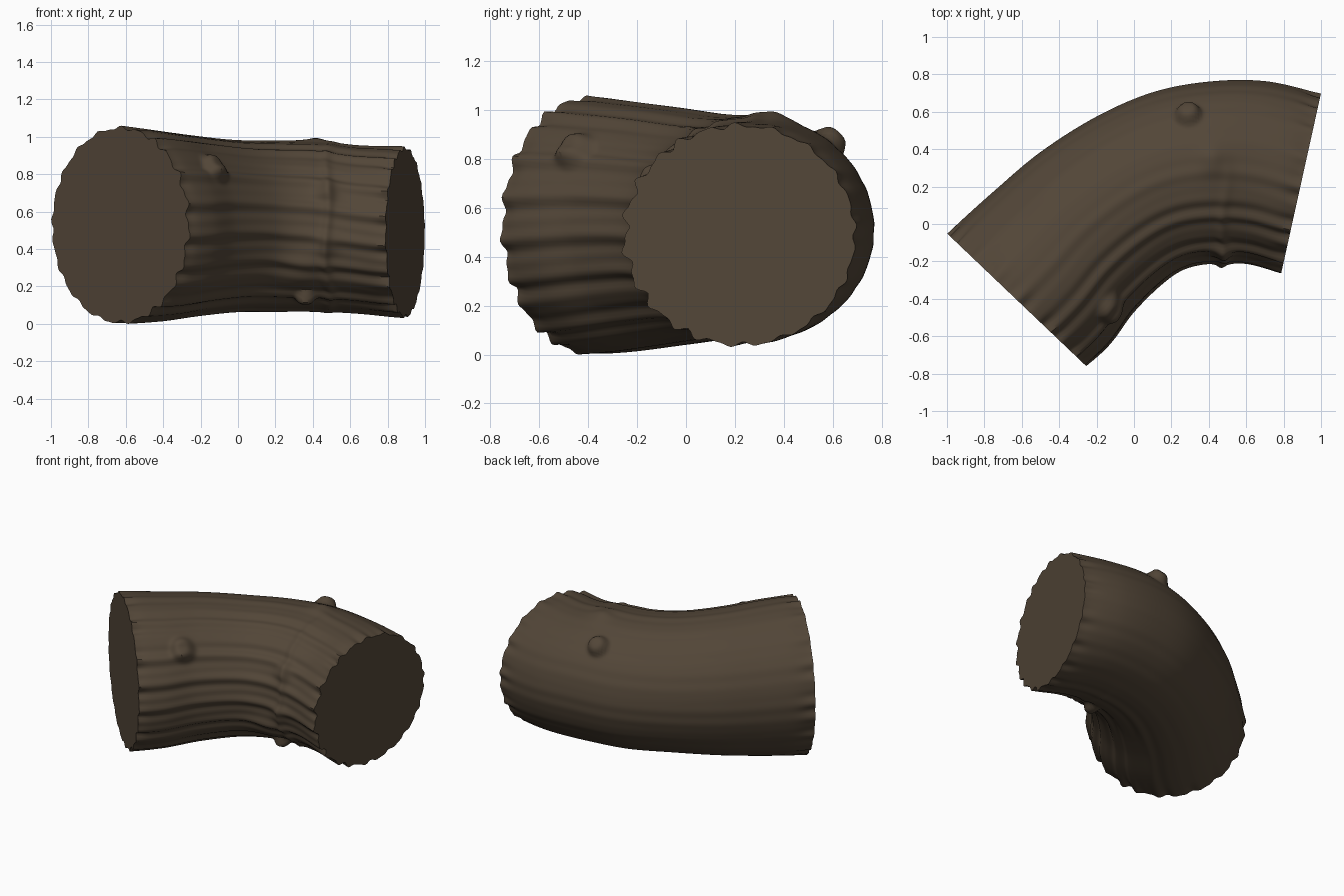
import bpy, bmesh, math
from mathutils import Vector

if "Cube" in bpy.data.objects:
    bpy.data.objects.remove(bpy.data.objects["Cube"])

# Stations along the bend: outer x,y / inner x,y / bottom z, top z
STATIONS = [
    (-1.00, -.05, -.25, -.765, .005, 1.07),
    (-.75, .175, -.12, -.64, .02, 1.045),
    (-.50, .385, .00, -.475, .045, 1.02),
    (-.20, .575, .15, -.325, .068, .995),
    (.10, .705, .27, -.245, .07, .99),
    (.40, .762, .41, -.213, .072, .99),
    (.70, .765, .60, -.218, .062, .965),
    (1.00, .70, .785, -.272, .037, .96),
]
RINGS, SIDES = 130, 200

# Knots and swellings: centre, radius, height, sharpness
KNOTS = [
    ((-.13, -.45, .84), .075, .055, 4),
    ((.29, .58, .87), .065, .06, 5),
    ((.36, .00, .15), .05, .045, 4),
    ((.36, -.14, .30), .12, .035, 2),
    ((.47, -.16, .72), .055, .035, 2),
    ((.47, -.22, .42), .06, .025, 2),
    ((.42, .35, .99), .07, .025, 2),
]


def station(t):
    """Smooth (Catmull-Rom) interpolation of the stations, t in 0..1."""
    n = len(STATIONS) - 1
    i = min(int(t * n), n - 1)
    u = t * n - i
    b, c = STATIONS[i], STATIONS[i + 1]
    a = STATIONS[i - 1] if i > 0 else [2 * q - r for q, r in zip(b, c)]
    d = STATIONS[i + 2] if i + 2 <= n else [2 * q - r for q, r in zip(c, b)]
    return [.5 * (2 * q + (r - p) * u + (2 * p - 5 * q + 4 * r - s) * u * u
                  + (3 * q - p - 3 * r + s) * u ** 3)
            for p, q, r, s in zip(a, b, c, d)]


def bark(a, t):
    """Lengthwise grooves, deepest on the inside of the bend and at the cuts."""
    cut = math.exp(-(t / .04) ** 2) + math.exp(-((1 - t) / .04) ** 2)
    inner = max(0, -math.cos(a) + .3) / 1.3
    w = .12 + .8 * inner + .6 * cut
    g = .009 * (math.sin(22 * a + 1.3 * math.sin(3 * a) + .8 * math.sin(5 * t)) - 1)
    g += .005 * (math.sin(37 * a + 2 * math.sin(4 * t)) - 1)
    # raised collar across the inside of the bend
    collar = .016 * inner * math.exp(-((t - .765 - .008 * math.sin(5 * a)) / .018) ** 2)
    return w * g + collar


bm = bmesh.new()
rings = []
for k in range(RINGS + 1):
    t = k / RINGS
    ox, oy, ix, iy, z0, z1 = station(t)
    centre = Vector(((ox + ix) / 2, (oy + iy) / 2, (z0 + z1) / 2))
    side = Vector(((ox - ix) / 2, (oy - iy) / 2, 0))
    up = Vector((0, 0, (z1 - z0) / 2))
    ring = []
    for j in range(SIDES):
        a = math.tau * j / SIDES
        r = side * math.cos(a) + up * math.sin(a)
        p = centre + r
        d = bark(a, t)
        for c, rad, h, sharp in KNOTS:
            d += h * math.exp(-((p - Vector(c)).length / rad) ** sharp)
        ring.append(bm.verts.new(p + r.normalized() * d))
    rings.append(ring)

# Bark surface
for r0, r1 in zip(rings, rings[1:]):
    for j in range(SIDES):
        n = (j + 1) % SIDES
        bm.faces.new((r0[j], r0[n], r1[n], r1[j]))
# Sawn ends
bm.faces.new(rings[0])
bm.faces.new(rings[-1])
bmesh.ops.recalc_face_normals(bm, faces=bm.faces[:])
low = min(v.co.z for v in bm.verts)
bmesh.ops.translate(bm, verts=bm.verts[:], vec=(0, 0, -low))

mesh = bpy.data.meshes.new("bent_log")
bm.to_mesh(mesh)
bm.free()
log = bpy.data.objects.new("bent_log", mesh)
bpy.context.collection.objects.link(log)

mat = bpy.data.materials.new("dark brown bark")
mat.diffuse_color = (.085, .061, .039, 1)
mat.use_nodes = True
mat.node_tree.nodes["Principled BSDF"].inputs["Base Color"].default_value = mat.diffuse_color
mesh.materials.append(mat)

bpy.context.view_layer.objects.active = log
log.select_set(True)
bpy.ops.object.shade_smooth_by_angle(angle=math.radians(40))
